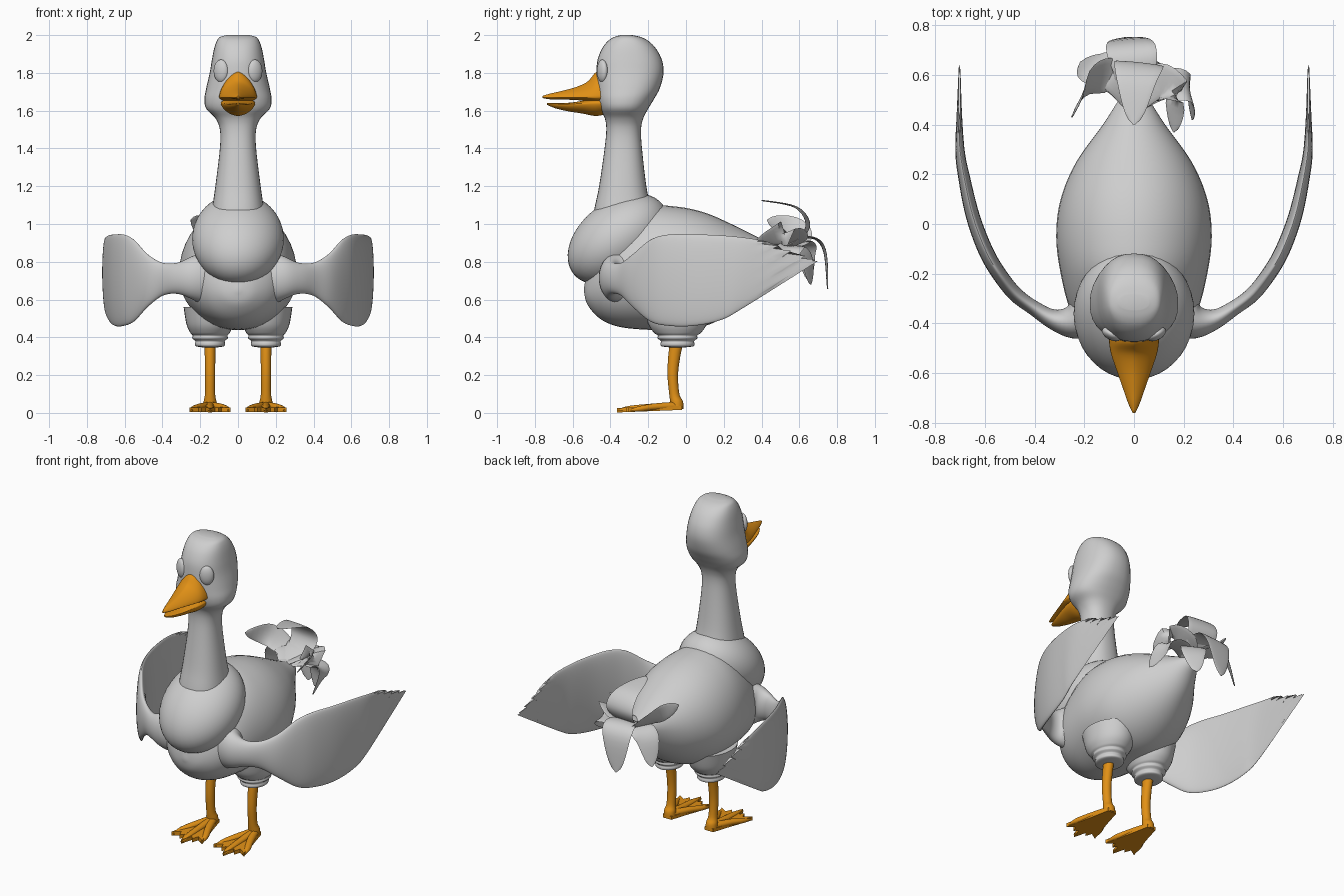
import bpy, bmesh, math
from mathutils import Vector as V, Matrix

if "Cube" in bpy.data.objects:
    bpy.data.objects.remove(bpy.data.objects["Cube"])


def material(name, rgb):
    m = bpy.data.materials.new(name)
    m.diffuse_color = (*rgb, 1)
    m.use_nodes = True
    m.node_tree.nodes["Principled BSDF"].inputs["Base Color"].default_value = m.diffuse_color
    return m


GREY = material("plumage_grey", (0.62, 0.62, 0.62))
ORANGE = material("beak_orange", (0.75, 0.28, 0.008))
X, Y, Z = V((1, 0, 0)), V((0, 1, 0)), V((0, 0, 1))


def finish(name, bm, mat, smooth=True):
    bmesh.ops.recalc_face_normals(bm, faces=bm.faces)
    me = bpy.data.meshes.new(name)
    bm.to_mesh(me)
    bm.free()
    me.materials.append(mat)
    ob = bpy.data.objects.new(name, me)
    bpy.context.collection.objects.link(ob)
    if smooth:
        bpy.ops.object.select_all(action='DESELECT')
        ob.select_set(True)
        bpy.context.view_layer.objects.active = ob
        bpy.ops.object.shade_smooth_by_angle(angle=math.radians(50))
    return ob


def spline(stations, sub=5):
    """Catmull-Rom interpolation through tuples of numbers."""
    s = [stations[0]] + list(stations) + [stations[-1]]
    out = []
    for i in range(1, len(s) - 2):
        for k in range(sub):
            t = k / sub
            out.append([0.5 * (2 * b + (c - a) * t + (2 * a - 5 * b + 4 * c - d) * t * t
                               + (3 * b - a - 3 * c + d) * t ** 3)
                        for a, b, c, d in zip(*s[i - 1:i + 3])])
    return out + [list(stations[-1])]


def loft(name, rings, mat):
    bm = bmesh.new()
    rows = [[bm.verts.new(p) for p in r] for r in rings]
    n = len(rows[0])
    for a, b in zip(rows, rows[1:]):
        for i in range(n):
            j = (i + 1) % n
            bm.faces.new((a[i], a[j], b[j], b[i]))
    bm.faces.new(rows[0])
    bm.faces.new(rows[-1])
    return finish(name, bm, mat)


def oval(c, u, v, ru, up, down=None, e=2.0, n=32):
    """Superellipse ring with separate upper and lower radii."""
    down = up if down is None else down
    pts = []
    for i in range(n):
        a = 2 * math.pi * i / n
        ca, sa = math.cos(a), math.sin(a)
        p = math.copysign(abs(ca) ** (2 / e), ca) * max(ru, .001)
        q = math.copysign(abs(sa) ** (2 / e), sa) * max(up if sa > 0 else down, .001)
        pts.append(V(c) + u * p + v * q)
    return pts


def ellipsoid(name, centre, a, b, c, mat):
    bm = bmesh.new()
    m = Matrix((a, b, c)).transposed().to_4x4()
    m.translation = V(centre)
    bmesh.ops.create_uvsphere(bm, u_segments=40, v_segments=24, radius=1, matrix=m)
    return finish(name, bm, mat)


def along_y(name, stations, mat, e):
    """Stations: y, half width, middle z, rise, drop."""
    loft(name, [oval((0, y, z), X, Z, w, up, dn, e, 40)
                for y, w, z, up, dn in spline(stations)], mat)


def along_z(name, stations, mat, e=2.0):
    """Stations: z, x centre, y centre, x radius, y radius."""
    loft(name, [oval((x, y, z), X, Y, rx, ry, e=e) for z, x, y, rx, ry in spline(stations)], mat)


# Body
along_y("body", [(-.54, .01, .65, .01, .01), (-.52, .09, .65, .1, .08), (-.45, .19, .68, .2, .185),
                 (-.35, .255, .7, .3, .245), (-.2, .295, .72, .37, .28), (-.05, .313, .73, .362, .29),
                 (.1, .295, .74, .32, .28), (.25, .232, .77, .225, .235), (.4, .125, .81, .11, .15),
                 (.5, .06, .835, .04, .06), (.56, .01, .84, .01, .01)], GREY, 2.0)

# Puffed collar at the base of the neck
ellipsoid("collar", (0, -.36, .92), X * .243, V((0, -.79, -.61)) * .3, V((0, -.61, .79)) * .2, GREY)

# Neck and head
along_z("neck_and_head", [(.98, 0, -.335, .15, .165), (1.08, 0, -.335, .137, .15), (1.2, 0, -.335, .12, .125),
                          (1.4, 0, -.332, .096, .099), (1.5, 0, -.33, .096, .092), (1.56, 0, -.328, .12, .102),
                          (1.61, 0, -.328, .168, .128), (1.66, 0, -.32, .178, .15), (1.72, 0, -.306, .168, .168),
                          (1.8, 0, -.297, .15, .178), (1.87, 0, -.298, .138, .17), (1.93, 0, -.302, .126, .142),
                          (1.97, 0, -.306, .112, .106), (1.99, 0, -.31, .095, .07), (2.0, 0, -.315, .06, .03)],
        GREY, 2.3)

# Beak, two halves with a slightly open mouth
along_y("upper_beak", [(-.43, .1, 1.675, .13, .05), (-.475, .1, 1.67, .135, .035), (-.52, .093, 1.67, .085, .022),
                       (-.58, .073, 1.67, .056, .014), (-.66, .045, 1.67, .034, .011),
                       (-.72, .024, 1.669, .021, .009), (-.76, .005, 1.672, .006, .005)], ORANGE, 1.5)
along_y("lower_beak", [(-.43, .09, 1.64, .03, .06), (-.48, .09, 1.64, .03, .068), (-.55, .076, 1.638, .014, .053),
                       (-.62, .056, 1.634, .008, .038), (-.69, .032, 1.634, .006, .022),
                       (-.735, .008, 1.637, .003, .006)], ORANGE, 1.7)

# Wing stations: x, y, low z, high z, half thickness, tip weight
WING = [(.16, -.34, .56, .86, .12, 0), (.24, -.39, .6, .83, .075, 0), (.32, -.385, .63, .795, .042, 0),
        (.4, -.34, .62, .795, .03, 0), (.48, -.28, .56, .84, .03, 0), (.55, -.19, .485, .915, .03, 0),
        (.6, -.1, .462, .943, .03, 0), (.648, .03, .46, .945, .028, 0), (.682, .18, .49, .94, .024, 0),
        (.701, .31, .56, .928, .018, 0), (.702, .56, .805, .91, .004, 1)]


def wing(name, side):
    st, n, rings = spline(WING, 5), 48, []
    for k, (x, y, lo, hi, th, w) in enumerate(st):
        a, b = st[max(k - 1, 0)], st[min(k + 1, len(st) - 1)]
        out = V((b[1] - a[1], a[0] - b[0], 0)).normalized()
        ring = []
        for i in range(n):
            ang = 2 * math.pi * i / n
            v = math.cos(ang)
            # the far end slants and is cut into feather tips
            notch = (0, .5, 1, .5)[i % 4] * .065 * max(w, 0) ** 2
            p = V((x, y - w * .14 * v - notch, (lo + hi) / 2 + v * (hi - lo) / 2)) + out * th * math.sin(ang)
            ring.append(V((p.x * side, p.y, p.z)))
        rings.append(ring)
    loft(name, rings, GREY)


def feather(name, path, width):
    """Thin curling leaf along a path."""
    pts = [V(p) for p in spline(path, 6)]
    mid = path[len(path) // 2]
    d = V((mid[0] - path[0][0], mid[1] - path[0][1], 0))
    flat = V((-d.y, d.x, 0)).normalized()
    rings = []
    for k, p in enumerate(pts):
        t = (pts[min(k + 1, len(pts) - 1)] - pts[max(k - 1, 0)]).normalized()
        u = (flat - t * t.dot(flat)).normalized()
        f = k / (len(pts) - 1)
        w = width * max(.04, math.sin(math.pi * (.12 + .88 * f ** 1.25)) ** .7 if f < 1 else .04)
        rings.append(oval(p, u, t.cross(u), w, .008 * (1 - .6 * f), n=16))
    loft(name, rings, GREY)


# Tail feathers
TAIL = [("top", .1, [(0, .46, .86), (.01, .59, .91), (.02, .645, 1.0), (.01, .58, 1.09), (0, .4, 1.125)]),
        ("upper_left", .075, [(0, .48, .87), (-.08, .59, .9), (-.17, .57, .97), (-.25, .43, 1.02)]),
        ("upper_right", .08, [(0, .48, .87), (.09, .57, .92), (.16, .52, .95), (.16, .37, .9)]),
        ("side_right", .065, [(0, .48, .86), (.12, .56, .88), (.215, .54, .86), (.235, .42, .76)]),
        ("back", .1, [(0, .48, .86), (0, .64, .93), (-.02, .73, .87), (-.03, .75, .655)]),
        ("back_left", .075, [(0, .48, .86), (-.08, .6, .91), (-.17, .63, .86), (-.215, .65, .7)]),
        ("back_right", .075, [(0, .48, .85), (.05, .59, .88), (.085, .64, .81), (.08, .66, .68)])]
for label, width, path in TAIL:
    feather("tail_feather_" + label, path, width)


def foot_web(name, x):
    outline = [(-.03, -.02), (.03, -.02), (.055, -.12), (.108, -.305), (.06, -.275), (.045, -.315), (.025, -.29),
               (0, -.365), (-.025, -.29), (-.045, -.315), (-.06, -.275), (-.108, -.305), (-.055, -.12)]
    bm = bmesh.new()
    top = [bm.verts.new((x + px, py, .026 - .06 * (py + .37) * -.5)) for px, py in outline]
    low = [bm.verts.new((x + px, py, .002 + .04 * (py + .37))) for px, py in outline]
    bm.faces.new(top)
    bm.faces.new(low[::-1])
    for i in range(len(top)):
        j = (i + 1) % len(top)
        bm.faces.new((top[i], low[i], low[j], top[j]))
    finish(name, bm, ORANGE, False)


# Paired parts
for side, label in ((1, "left"), (-1, "right")):
    x = .148 * side
    wing(label + "_wing", side)

    # Eye, a shallow raised oval
    turn = math.radians(28) * side
    c, s = math.cos(turn), math.sin(turn)
    ellipsoid(label + "_eye", (.09 * side, -.443, 1.81), V((c, s, 0)) * .042,
              V((s, -c, 0)) * .024, Z * .06, GREY)

    # Thigh with ridged cuff
    along_z(label + "_thigh", [(.56, x, -.045, .14, .18), (.47, x, -.045, .125, .155), (.425, x, -.045, .105, .125),
                               (.41, x, -.045, .092, .105), (.395, x, -.045, .094, .105), (.38, x, -.045, .078, .088),
                               (.365, x, -.045, .08, .09), (.352, x, -.045, .072, .082), (.346, x, -.045, .03, .03)],
            GREY)

    # Leg
    along_z(label + "_leg", [(.38, x, -.048, .029, .036), (.3, x, -.062, .028, .032), (.2, x, -.07, .027, .028),
                             (.1, x, -.062, .027, .027), (.06, x, -.05, .034, .034), (.02, x, -.047, .036, .034)],
            ORANGE)

    # Webbed foot with three toes
    foot_web(label + "_foot_web", x)
    for k, (dx, ty) in enumerate(((-.1, -.3), (0, -.36), (.1, -.3))):
        toe = spline([(x, -.035, .038, .026), (x + dx * .5, -.16, .032, .022),
                      (x + dx * .85, ty + .06, .022, .018), (x + dx, ty, .014, .006)])
        u = V((1, dx * 2, 0)).normalized()
        loft(f"{label}_toe_{k + 1}", [oval(p[:3], u, Z, p[3], p[3] * .85, n=16) for p in toe], ORANGE)
